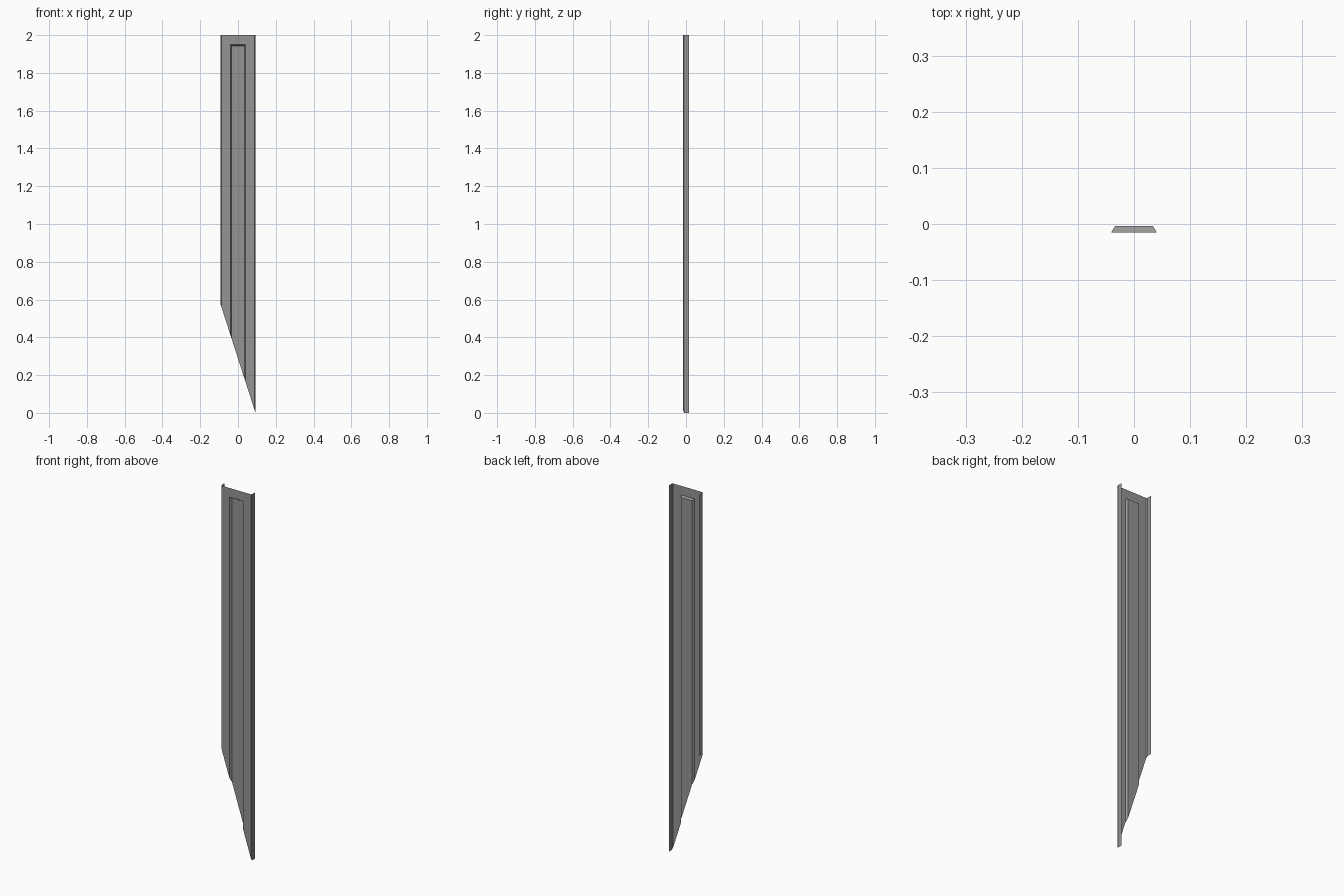
import bpy
import bmesh

cube = bpy.data.objects.get("Cube")
if cube:
    bpy.data.objects.remove(cube)

# Key dimensions of the folded sheet
HALF_W, BEND_X = 0.0925, 0.0885
FRONT_Y, BEND_Y, BACK_Y = -0.0155, -0.0105, 0.0155
REC_OUT, REC_IN, REC_Y = 0.041, 0.034, -0.004
TOP, REC_TOP, REC_FLOOR_TOP = 2.0, 1.95, 1.943
LEFT_CUT = 0.575

grey = bpy.data.materials.new("Steel grey")
grey.use_nodes = True
color = (0.3, 0.3, 0.3, 1)
grey.diffuse_color = color
grey.node_tree.nodes["Principled BSDF"].inputs["Base Color"].default_value = color

bm = bmesh.new()


def wall(a, b, top_a, top_b, bottom=0.0):
    """Upright sheet between two (x, y) points."""
    corners = [(*a, bottom), (*b, bottom), (*b, top_b), (*a, top_a)]
    bm.faces.new([bm.verts.new(c) for c in corners])


# Side flange, bend, front strip and recess wall, on both sides
for s in (-1, 1):
    path = [((s * HALF_W, BACK_Y), TOP), ((s * HALF_W, BEND_Y), TOP),
            ((s * BEND_X, FRONT_Y), TOP), ((s * REC_OUT, FRONT_Y), TOP)]
    for (a, za), (b, zb) in zip(path, path[1:]):
        wall(a, b, za, zb)
    wall((s * REC_OUT, FRONT_Y), (s * REC_IN, REC_Y), REC_TOP, REC_FLOOR_TOP)

# Strip above the recess, recess floor and its sloped top
wall((-REC_OUT, FRONT_Y), (REC_OUT, FRONT_Y), TOP, TOP, REC_TOP)
wall((-REC_IN, REC_Y), (REC_IN, REC_Y), REC_FLOOR_TOP, REC_FLOOR_TOP)
slope = [(-REC_IN, REC_Y, REC_FLOOR_TOP), (REC_IN, REC_Y, REC_FLOOR_TOP),
         (REC_OUT, FRONT_Y, REC_TOP), (-REC_OUT, FRONT_Y, REC_TOP)]
bm.faces.new([bm.verts.new(c) for c in slope])
bmesh.ops.remove_doubles(bm, verts=bm.verts, dist=0.0001)

# Slanted cut across the lower end
bmesh.ops.bisect_plane(
    bm, geom=bm.verts[:] + bm.edges[:] + bm.faces[:], dist=0.00001,
    plane_co=(HALF_W, 0, 0), plane_no=(-LEFT_CUT, 0, -2 * HALF_W),
    clear_outer=True)
bmesh.ops.recalc_face_normals(bm, faces=bm.faces)

# Front strips face -y
bm.faces.ensure_lookup_table()
front = max(bm.faces, key=lambda f: abs(f.normal.y) * f.calc_area())
if front.normal.y > 0:
    bmesh.ops.reverse_faces(bm, faces=bm.faces)

mesh = bpy.data.meshes.new("folded_panel")
bm.to_mesh(mesh)
bm.free()
mesh.materials.append(grey)
panel = bpy.data.objects.new("folded_panel", mesh)
bpy.context.collection.objects.link(panel)
